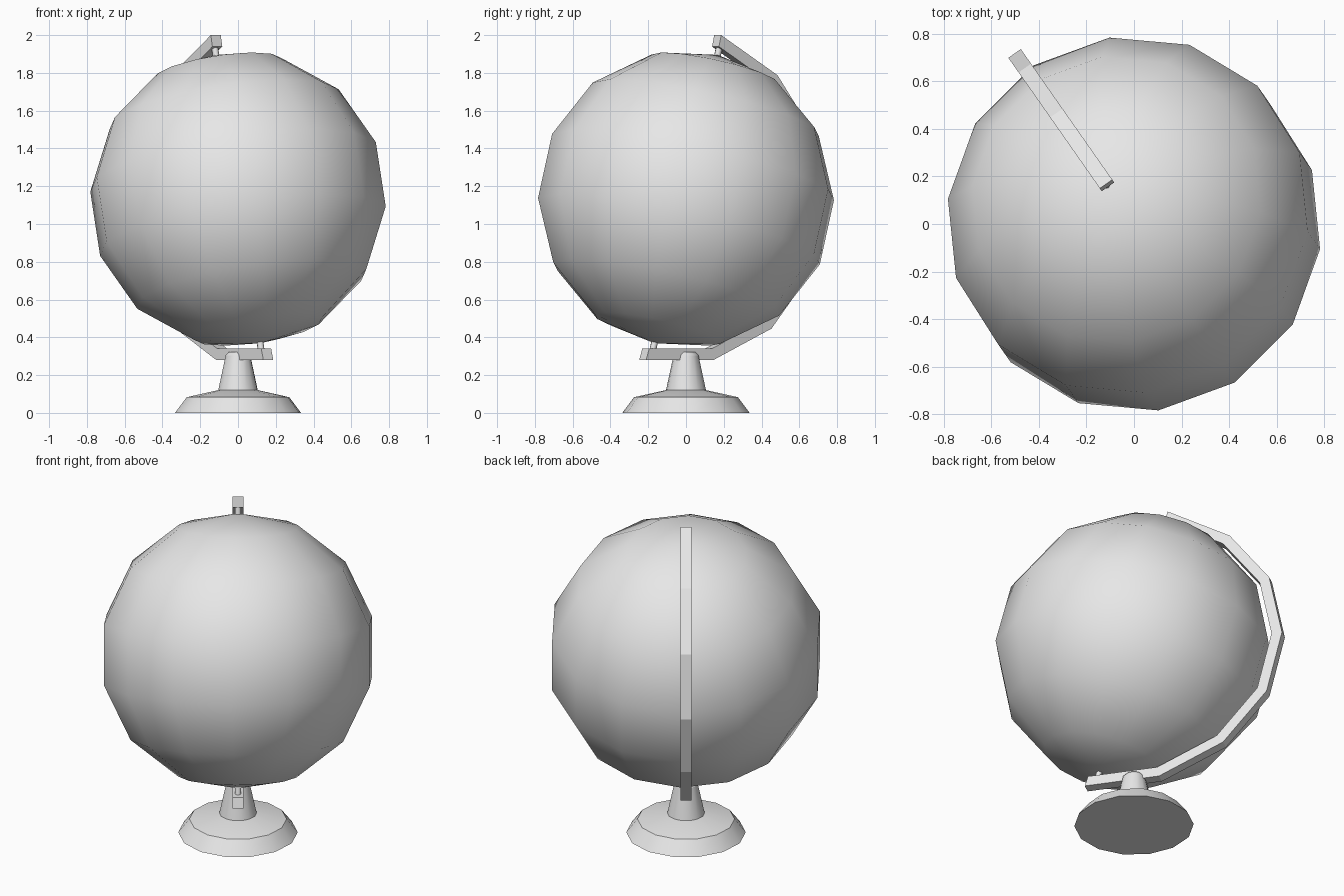
import bpy
import bmesh
from math import radians, sin, cos, pi
from mathutils import Matrix

cube = bpy.data.objects.get("Cube")
if cube:
    bpy.data.objects.remove(cube)

CENTRE = 1.132          # height of the globe centre
RADIUS = 0.79
SIDES = 14
TILT = radians(15)
# Local +x points along the plane of the meridian arm
TURN = Matrix.Rotation(radians(125), 4, 'Z')
AXIS = Matrix.Translation((0, 0, CENTRE)) @ TURN @ Matrix.Rotation(TILT, 4, 'Y')

grey = bpy.data.materials.new("plain_grey")
grey.use_nodes = True
grey.diffuse_color = (0.8, 0.8, 0.8, 1)
grey.node_tree.nodes["Principled BSDF"].inputs["Base Color"].default_value = (0.8, 0.8, 0.8, 1)


def finish(name, bm, matrix, angle=None):
    """Turn a bmesh into a placed object; smooth below the given angle."""
    bmesh.ops.recalc_face_normals(bm, faces=bm.faces)
    bm.transform(matrix)
    mesh = bpy.data.meshes.new(name)
    bm.to_mesh(mesh)
    bm.free()
    mesh.materials.append(grey)
    obj = bpy.data.objects.new(name, mesh)
    bpy.context.collection.objects.link(obj)
    if angle:
        bpy.ops.object.select_all(action='DESELECT')
        obj.select_set(True)
        bpy.context.view_layer.objects.active = obj
        bpy.ops.object.shade_smooth_by_angle(angle=radians(angle))
    return obj


def lathe(name, profile, sides, matrix, angle):
    """Stack rings of (radius, height) and cap both ends."""
    bm = bmesh.new()
    rings = [[bm.verts.new((r * cos(2 * pi * i / sides), r * sin(2 * pi * i / sides), z))
              for i in range(sides)] for r, z in profile]
    for low, high in zip(rings, rings[1:]):
        for i in range(sides):
            j = (i + 1) % sides
            bm.faces.new((low[i], low[j], high[j], high[i]))
    bm.faces.new(rings[0])
    bm.faces.new(rings[-1])
    return finish(name, bm, matrix, angle)


# Globe: coarse smooth ball, spun a little on its tilted axis
bm = bmesh.new()
bmesh.ops.create_uvsphere(bm, u_segments=SIDES, v_segments=SIDES // 2, radius=RADIUS)
finish("globe", bm, AXIS @ Matrix.Rotation(radians(10.3), 4, 'Z'), 60)

# Meridian arm: half a faceted ring, outer points relative to the centre
outer = [(-0.28, -0.852), (0.155, -0.852), (0.53, -0.686), (0.785, -0.39),
         (0.875, -0.02), (0.80, 0.35), (0.569, 0.656), (0.205, 0.868)]
bm = bmesh.new()
loops = []
for s, z in outer:
    loops.append([bm.verts.new((s * k, w, z * k))
                  for k, w in ((1, -0.032), (1, 0.032), (0.93, 0.032), (0.93, -0.032))])
for a, b in zip(loops, loops[1:]):
    for i in range(4):
        j = (i + 1) % 4
        bm.faces.new((a[i], a[j], b[j], b[i]))
bm.faces.new(loops[0])
bm.faces.new(loops[-1])
finish("meridian_arm", bm, Matrix.Translation((0, 0, CENTRE)) @ TURN)

# Pivot pins at both poles
for name, side in (("top_pin", 1), ("bottom_pin", -1)):
    lathe(name, [(0.018, side * 0.74), (0.018, side * 0.84)], 8, AXIS, 50)

# Stand: stepped foot and tapering column
stand_turn = Matrix.Rotation(radians(35), 4, 'Z')
lathe("foot", [(0.338, 0), (0.275, 0.083), (0.1, 0.122)], SIDES, stand_turn, 30)
lathe("column", [(0.107, 0.115), (0.066, 0.305), (0.05, 0.322)], SIDES, stand_turn, 30)
